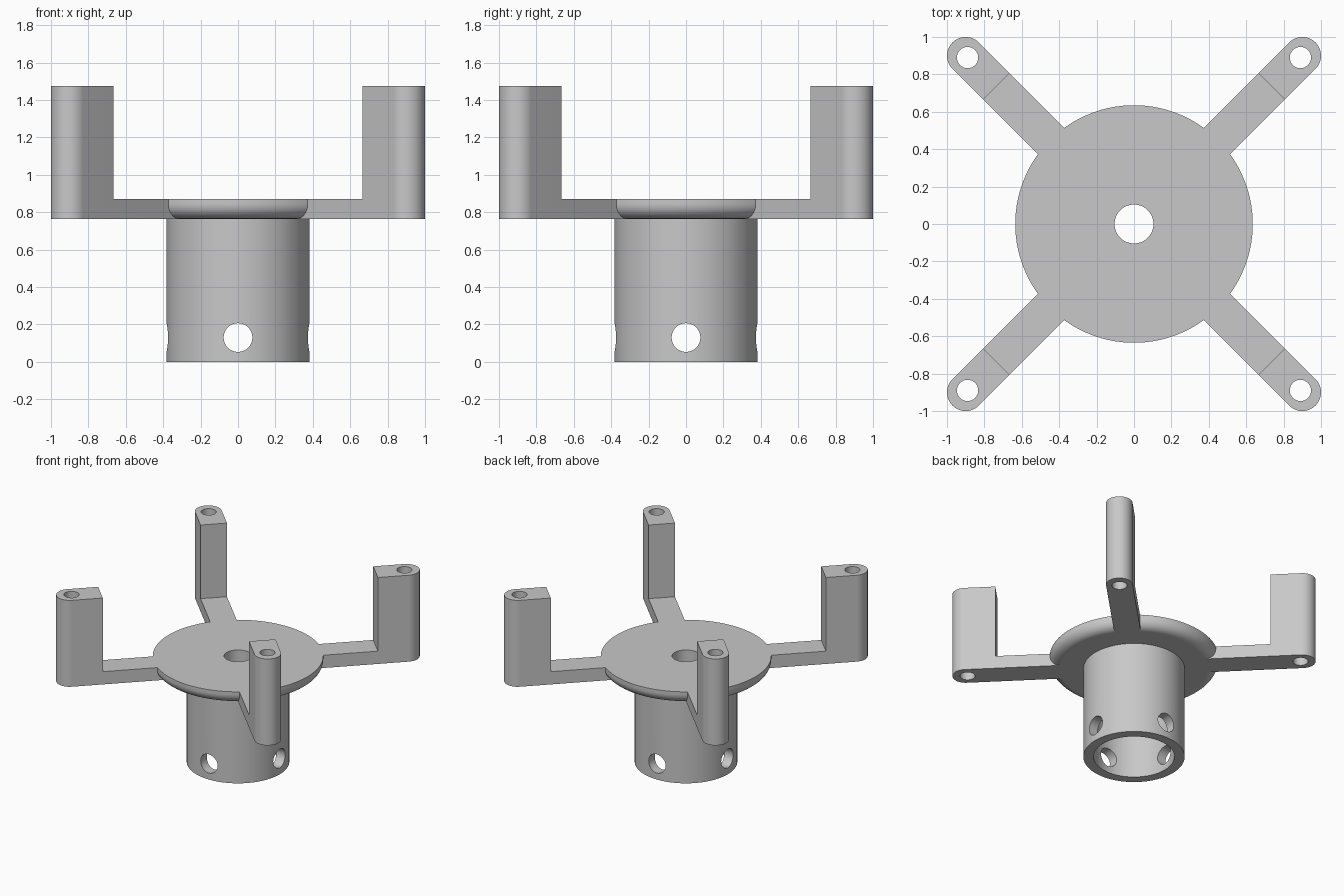
import bpy, bmesh, math
from mathutils import Matrix, Vector

if "Cube" in bpy.data.objects:
    bpy.data.objects.remove(bpy.data.objects["Cube"])

grey = bpy.data.materials.new("plain_grey")
grey.diffuse_color = (0.58, 0.58, 0.58, 1)
grey.use_nodes = True
grey.node_tree.nodes["Principled BSDF"].inputs["Base Color"].default_value = grey.diffuse_color

PLATE_BOTTOM, PLATE_TOP, POST_TOP = 0.765, 0.87, 1.475


def make_object(name, bm):
    bmesh.ops.recalc_face_normals(bm, faces=bm.faces)
    mesh = bpy.data.meshes.new(name)
    bm.to_mesh(mesh)
    bm.free()
    mesh.materials.append(grey)
    ob = bpy.data.objects.new(name, mesh)
    bpy.context.collection.objects.link(ob)
    return ob


def lathe(name, profile, steps=96):
    bm = bmesh.new()
    rings = []
    for i in range(steps):
        a = 2 * math.pi * (i + 0.5) / steps
        rings.append([bm.verts.new((r * math.cos(a), r * math.sin(a), z)) for r, z in profile])
    n = len(profile)
    for i in range(steps):
        p, q = rings[i], rings[(i + 1) % steps]
        for j in range(n):
            k = (j + 1) % n
            bm.faces.new((p[j], q[j], q[k], p[k]))
    return make_object(name, bm)


def cylinder(bm, radius, depth, matrix, segments=32):
    bmesh.ops.create_cone(bm, cap_ends=True, segments=segments, radius1=radius,
                          radius2=radius, depth=depth, matrix=matrix)


def boolean(target, tool, operation):
    tool.hide_render = True
    mod = target.modifiers.new(operation.lower(), 'BOOLEAN')
    mod.operation, mod.object, mod.solver = operation, tool, 'EXACT'
    bpy.context.view_layer.objects.active = target
    bpy.ops.object.modifier_apply(modifier=mod.name)
    bpy.data.objects.remove(tool, do_unlink=True)


# hub: round plate with rounded lower rim, on a hollow sleeve
fillet = 0.08
profile = [(0.104, PLATE_TOP), (0.635, PLATE_TOP)]
for i in range(9):
    a = math.pi / 2 * i / 8
    profile.append((0.635 - fillet + fillet * math.cos(a),
                    PLATE_BOTTOM + fillet - fillet * math.sin(a)))
profile += [(0.382, PLATE_BOTTOM), (0.382, 0), (0.305, 0),
            (0.305, PLATE_BOTTOM), (0.104, PLATE_BOTTOM)]
mount = lathe("hub_with_arms", profile)

# cross holes through the sleeve
for axis in 'XY':
    bm = bmesh.new()
    cylinder(bm, 0.077, 2, Matrix.Translation((0, 0, 0.13)) @ Matrix.Rotation(math.pi / 2, 4, axis))
    boolean(mount, make_object("sleeve_hole_cutter", bm), 'DIFFERENCE')

# four arms: round-ended bars at full post height
bm = bmesh.new()
half, tip = 0.1, 0.9 * math.sqrt(2)
outline = [(0.45, half), (0.45, -half)]
outline += [(tip + half * math.cos(a), half * math.sin(a))
            for a in (-math.pi / 2 + math.pi * i / 20 for i in range(21))]
for k in range(4):
    turn = Matrix.Rotation(math.pi / 4 + k * math.pi / 2, 3, 'Z')
    face = bm.faces.new([bm.verts.new(turn @ Vector((x, y, PLATE_BOTTOM))) for x, y in outline])
    top = bmesh.ops.extrude_face_region(bm, geom=[face])['geom']
    bmesh.ops.translate(bm, vec=(0, 0, POST_TOP - PLATE_BOTTOM),
                        verts=[v for v in top if isinstance(v, bmesh.types.BMVert)])
arms = make_object("arms", bm)

# clear the space between the posts, leaving thin arms
bm = bmesh.new()
bmesh.ops.create_cube(bm, size=1, matrix=Matrix.Translation((0, 0, PLATE_TOP + 0.5))
                      @ Matrix.Rotation(math.pi / 4, 4, 'Z') @ Matrix.Diagonal((2.08, 2.08, 1, 1)))
boolean(arms, make_object("clearance_cutter", bm), 'DIFFERENCE')

# screw holes down the posts
bm = bmesh.new()
for sx in (-1, 1):
    for sy in (-1, 1):
        cylinder(bm, 0.057, 2, Matrix.Translation((0.89 * sx, 0.89 * sy, 1.1)))
boolean(arms, make_object("post_hole_cutter", bm), 'DIFFERENCE')

# join the arms to the hub and smooth the round surfaces
boolean(mount, arms, 'UNION')
bpy.ops.object.select_all(action='DESELECT')
mount.select_set(True)
bpy.context.view_layer.objects.active = mount
bpy.ops.object.shade_smooth_by_angle(angle=math.radians(30))
weighted = mount.modifiers.new("even_shading", 'WEIGHTED_NORMAL')
weighted.keep_sharp = True
